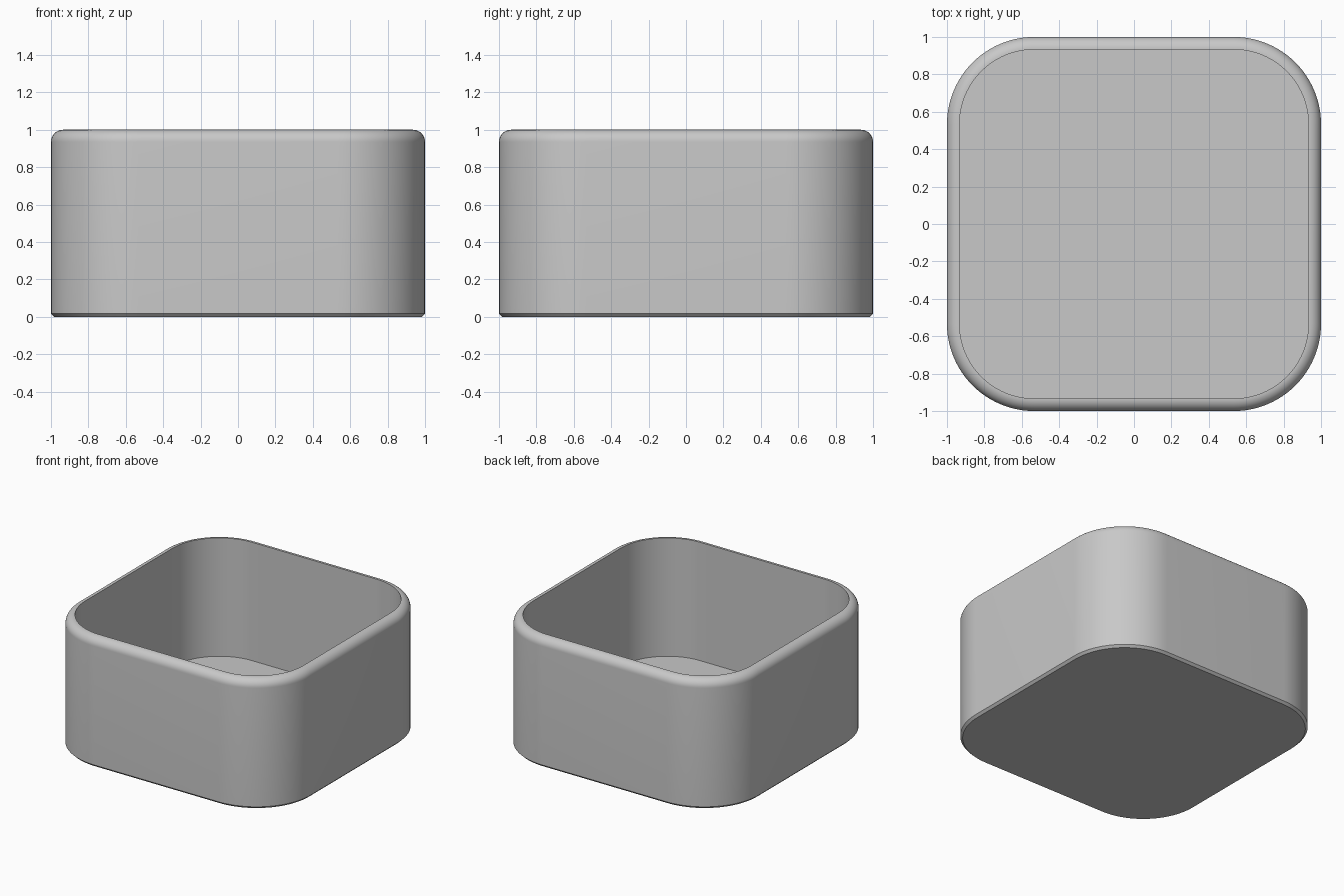
import bpy, bmesh
from math import sin, cos, pi, radians

cube = bpy.data.objects.get("Cube")
if cube:
    bpy.data.objects.remove(cube, do_unlink=True)

HALF = 1.0        # half width of the box
HEIGHT = 1.0
CORNER = 0.467    # outer corner radius
WALL = 0.067
FLOOR = 0.085     # height of the inside floor
CHAMFER = 0.017   # bottom edge
FILLET = 0.065    # rounded outer rim
STEPS = 24        # segments per corner
RIM_STEPS = 10


def rounded_square(bm, inset, z):
    """Ring of vertices around a rounded square, inset from the outer wall."""
    centre, r = HALF - CORNER, CORNER - inset
    ring = []
    for q, (sx, sy) in enumerate([(1, 1), (-1, 1), (-1, -1), (1, -1)]):
        for i in range(STEPS + 1):
            a = (q + i / STEPS) * pi / 2
            ring.append(bm.verts.new((sx * centre + r * cos(a), sy * centre + r * sin(a), z)))
    return ring


# Wall profile as (inset, height), from the underside over the rim to the floor
profile = [(CHAMFER, 0), (0, CHAMFER)]
for i in range(RIM_STEPS + 1):
    a = i / RIM_STEPS * pi / 2
    profile.append((FILLET * (1 - cos(a)), HEIGHT - FILLET * (1 - sin(a))))
profile += [(WALL, HEIGHT), (WALL, FLOOR)]

# Skin the rings and close the underside and the floor
bm = bmesh.new()
rings = [rounded_square(bm, inset, z) for inset, z in profile]
for low, high in zip(rings, rings[1:]):
    n = len(low)
    for i in range(n):
        j = (i + 1) % n
        bm.faces.new((low[i], low[j], high[j], high[i]))
bm.faces.new(rings[0][::-1])
bm.faces.new(rings[-1])
bmesh.ops.recalc_face_normals(bm, faces=bm.faces)

mesh = bpy.data.meshes.new("open_box")
bm.to_mesh(mesh)
bm.free()
box = bpy.data.objects.new("open_box", mesh)
bpy.context.collection.objects.link(box)

# Single grey material
grey = bpy.data.materials.new("light_grey")
grey.use_nodes = True
colour = (0.58, 0.58, 0.58, 1)
grey.diffuse_color = colour
grey.node_tree.nodes["Principled BSDF"].inputs["Base Color"].default_value = colour
mesh.materials.append(grey)

# Smooth walls and rim, sharp chamfer and inner edges
bpy.ops.object.select_all(action="DESELECT")
box.select_set(True)
bpy.context.view_layer.objects.active = box
bpy.ops.object.shade_smooth_by_angle(angle=radians(30))
